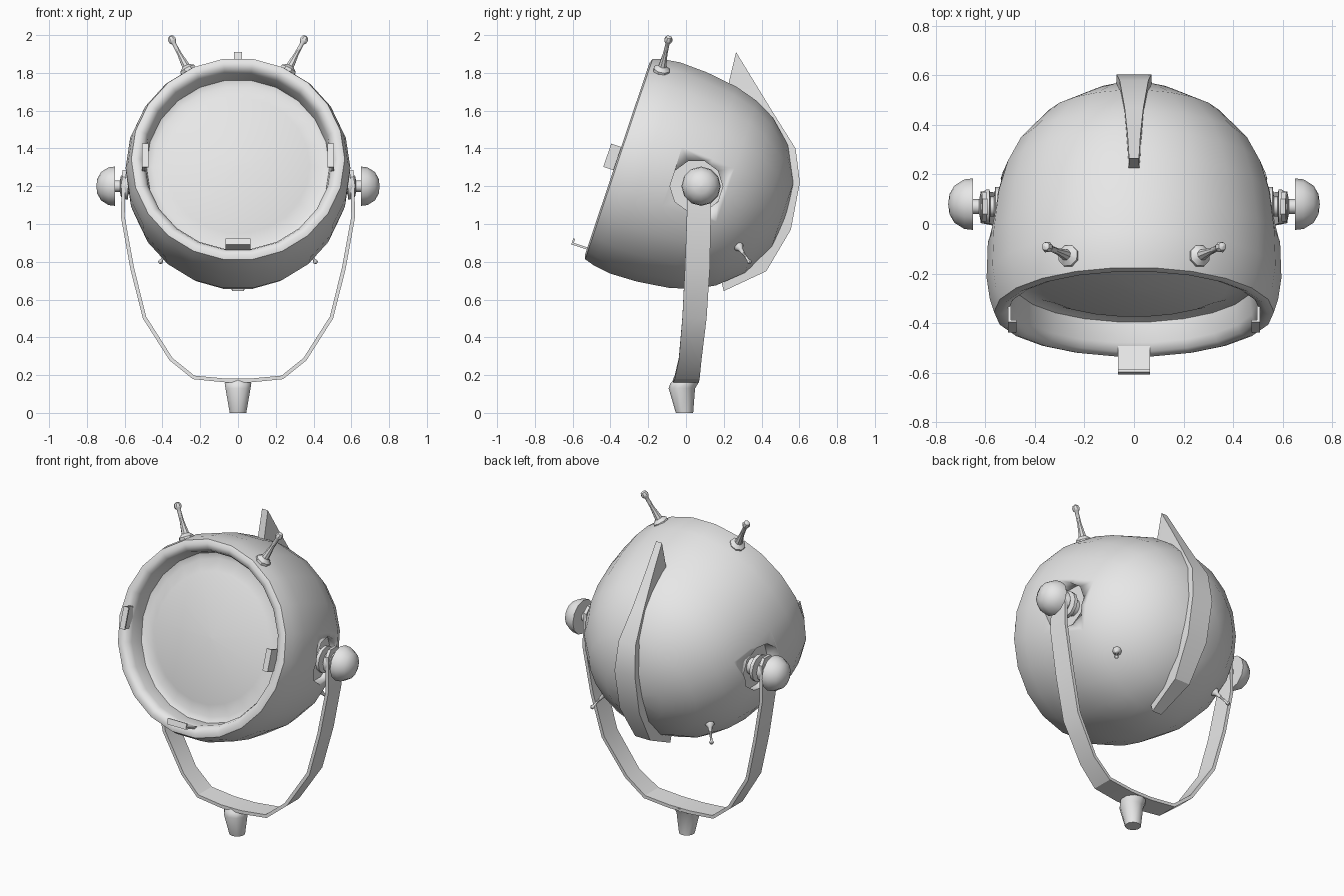
import bpy, bmesh, math
from mathutils import Matrix, Vector

cube = bpy.data.objects.get("Cube")
if cube:
    bpy.data.objects.remove(cube, do_unlink=True)

grey = bpy.data.materials.new("light_grey")
grey.use_nodes = True
grey.diffuse_color = (0.8, 0.8, 0.8, 1)
grey.node_tree.nodes["Principled BSDF"].inputs["Base Color"].default_value = (0.8, 0.8, 0.8, 1)

# Head frame: local z points out of the back of the lamp, local y points down
HEAD = Matrix.Translation((0, -0.36, 1.345)) @ Matrix.Rotation(math.radians(-108.6), 4, 'X')


def finish(bm, name, angle=40):
    bmesh.ops.remove_doubles(bm, verts=bm.verts, dist=0.0005)
    bmesh.ops.recalc_face_normals(bm, faces=bm.faces)
    mesh = bpy.data.meshes.new(name)
    bm.to_mesh(mesh)
    bm.free()
    mesh.materials.append(grey)
    ob = bpy.data.objects.new(name, mesh)
    bpy.context.collection.objects.link(ob)
    bpy.ops.object.select_all(action='DESELECT')
    ob.select_set(True)
    bpy.context.view_layer.objects.active = ob
    if angle:
        bpy.ops.object.shade_smooth_by_angle(angle=math.radians(angle))
    return ob


def along(start, direction):
    """Frame whose z axis runs along a direction."""
    turn = Vector(direction).to_track_quat('Z', 'Y').to_matrix().to_4x4()
    return Matrix.Translation(start) @ turn


def loft(bm, rings, closed_path=False):
    """Skin a list of vertex rings and cap both ends."""
    rows = [[bm.verts.new(p) for p in ring] for ring in rings]
    n = len(rows[0])
    for a, b in zip(rows, rows[1:]):
        for i in range(n):
            j = (i + 1) % n
            bm.faces.new((a[i], a[j], b[j], b[i]))
    bm.faces.new(rows[0])
    bm.faces.new(rows[-1])


def lathe(name, profile, frame, sides, angle=40):
    """Turn (radius, height) points about the z axis of a frame."""
    bm = bmesh.new()
    rings = []
    for r, h in profile:
        r = max(r, 0.001)
        rings.append([frame @ Vector((r * math.cos(a), r * math.sin(a), h))
                      for a in (2 * math.pi * i / sides for i in range(sides))])
    loft(bm, rings)
    return finish(bm, name, angle)


def box(bm, frame, size, centre):
    m = frame @ Matrix.Translation(centre) @ Matrix.Diagonal((*size, 1))
    bmesh.ops.create_cube(bm, size=1, matrix=m)


# Lamp housing with recessed lens
head = lathe("lamp_housing", [
    (0, 0.10), (0.38, 0.112), (0.45, 0.14), (0.485, 0.125), (0.495, 0.04),
    (0.51, 0.008), (0.54, -0.004), (0.565, 0.005), (0.582, 0.06),
    (0.595, 0.15), (0.59, 0.3), (0.567, 0.475), (0.53, 0.6), (0.475, 0.705),
    (0.36, 0.83), (0.19, 0.92), (0, 0.945)], HEAD, 22, 50)

# Pivot sockets cut into both sides
for s in (1, -1):
    cutter = lathe("socket_cutter", [(0.14, 0), (0.14, 0.3)],
                   along((s * 0.5, 0.055, 1.2), (s, 0, 0)), 10)
    cutter.hide_render = True
    mod = head.modifiers.new("socket", 'BOOLEAN')
    mod.operation, mod.solver, mod.object = 'DIFFERENCE', 'EXACT', cutter
    bpy.context.view_layer.objects.active = head
    bpy.ops.object.modifier_apply(modifier=mod.name)
    bpy.data.objects.remove(cutter, do_unlink=True)

# Tail fin: (y, z, half width) along its outer edge, sunk toward the pivot
bm = bmesh.new()
fin = [(0.265, 1.91, 0.02), (0.36, 1.755, 0.026), (0.47, 1.575, 0.038),
       (0.58, 1.4, 0.058), (0.603, 1.22, 0.07), (0.555, 0.97, 0.068),
       (0.425, 0.75, 0.052), (0.2, 0.645, 0.032)]
rings = []
for i, (y, z, w) in enumerate(fin):
    depth = 0.22 if i == 0 else 0.12
    iy, iz = (0.215, 1.7) if i == 0 else (y + (0.06 - y) * depth / 0.5, z + (1.2 - z) * depth / 0.5)
    rings.append([(-w, y, z), (w, y, z), (w * 1.1, iy, iz), (-w * 1.1, iy, iz)])
loft(bm, rings)
finish(bm, "tail_fin", 30)

# Lens clips at the bottom and both sides of the rim
bm = bmesh.new()
for turn in (0, 90, 180):
    f = HEAD @ Matrix.Rotation(math.radians(turn), 4, 'Z')
    front = -0.085 if turn == 90 else -0.055
    box(bm, f, (0.012, 0.13, 0.11 - front), (0.502, 0, (0.11 + front) / 2))
    box(bm, f, (0.035, 0.13, 0.01), (0.492, 0, front))
finish(bm, "lens_clips", 0)


def pin(name, base, tip, foot, ball):
    """Flared foot, thin stem and ball end."""
    d = Vector(tip) - Vector(base)
    n = d.length
    lathe(name, [(0, -0.02), (foot, -0.02), (foot, 0.012), (foot * 0.5, 0.03),
                 (ball * 0.55, n * 0.55), (ball * 0.5, n - ball), (ball * 0.87, n - ball / 2),
                 (ball, n), (ball * 0.75, n + ball * 0.66), (0, n + ball)],
          along(base, d), 8)


for s, side in ((1, "left"), (-1, "right")):
    pin(side + "_antenna", (s * 0.262, -0.13, 1.81), (s * 0.35, -0.093, 1.976), 0.045, 0.023)
    pin(side + "_lower_pin", (s * 0.355, 0.275, 0.885), (s * 0.41, 0.335, 0.8), 0.026, 0.013)
    # Axle with washers, nut and domed knob
    lathe(side + "_axle", [
        (0, 0.49), (0.05, 0.49), (0.05, 0.535), (0.08, 0.54), (0.08, 0.56),
        (0.04, 0.565), (0.04, 0.58), (0.07, 0.583), (0.07, 0.594), (0.055, 0.62),
        (0.03, 0.625), (0.03, 0.66), (0, 0.66)],
        Matrix.Translation((0, 0.07, 1.2)) @ along((0, 0, 0), (s, 0, 0)), 12)
    lathe(side + "_knob", [(0, 0.65), (0.104, 0.65), (0.1, 0.685), (0.075, 0.725),
                           (0.04, 0.745), (0, 0.75)],
          Matrix.Translation((0, 0.08, 1.2)) @ along((0, 0, 0), (s, 0, 0)), 12)

# Yoke strap: (x, z, centre y, half width) down one side, then mirrored
half = [(0.602, 1.285, 0.07, 0.03), (0.605, 1.25, 0.07, 0.06), (0.61, 1.04, 0.068, 0.064),
        (0.56, 0.765, 0.06, 0.066), (0.495, 0.505, 0.045, 0.064),
        (0.355, 0.285, 0.022, 0.06), (0.235, 0.188, 0.006, 0.066), (0.07, 0.172, 0.0, 0.068)]
path = half + [(-x, z, y, w) for x, z, y, w in reversed(half)]
rings = []
for i, (x, z, y, w) in enumerate(path):
    a, b = path[max(i - 1, 0)], path[min(i + 1, len(path) - 1)]
    t = Vector((b[0] - a[0], 0, b[1] - a[1])).normalized()
    n = Vector((-t.z, 0, t.x)) * 0.01
    c = Vector((x, y, z))
    e = Vector((0, w, 0))
    rings.append([c + n + e, c + n - e, c - n - e, c - n + e])
bm = bmesh.new()
loft(bm, rings)
finish(bm, "yoke_strap", 30)

# Mounting foot, leaning slightly to the front at the top
bm = bmesh.new()
rings = []
for r, y, z in ((0.046, -0.008, 0), (0.07, -0.022, 0.13), (0.074, -0.01, 0.155), (0.068, 0.004, 0.178)):
    rings.append([(r * math.cos(a), y + r * math.sin(a), z)
                  for a in (math.pi * (i + 0.5) / 5 for i in range(10))])
loft(bm, rings)
finish(bm, "mounting_foot")
